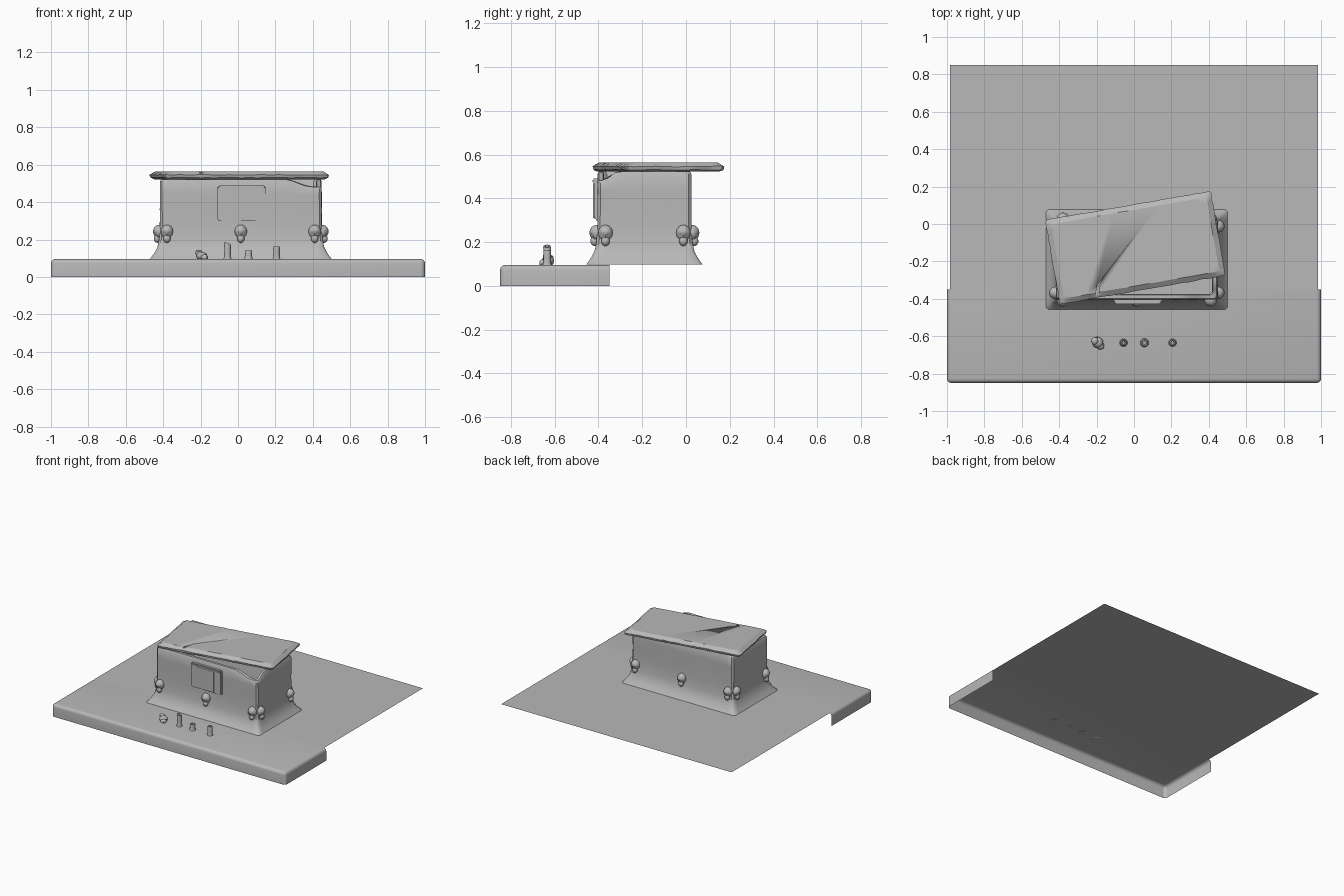
import bpy, bmesh, math, random
from mathutils import Matrix, Vector

random.seed(4)
if "Cube" in bpy.data.objects:
    bpy.data.objects.remove(bpy.data.objects["Cube"])

stone = bpy.data.materials.new("grey stone")
stone.use_nodes = True
GREY = (0.48, 0.48, 0.48, 1)
stone.diffuse_color = GREY
stone.node_tree.nodes["Principled BSDF"].inputs["Base Color"].default_value = GREY


def finish(bm, name, smooth=35):
    """Turn a bmesh into a named stone object."""
    mesh = bpy.data.meshes.new(name)
    bm.to_mesh(mesh)
    bm.free()
    obj = bpy.data.objects.new(name, mesh)
    bpy.context.collection.objects.link(obj)
    mesh.materials.append(stone)
    bpy.ops.object.select_all(action="DESELECT")
    obj.select_set(True)
    bpy.context.view_layer.objects.active = obj
    bpy.ops.object.shade_smooth_by_angle(angle=math.radians(smooth))
    return obj


def add_box(bm, lo, hi):
    size = [b - a for a, b in zip(lo, hi)]
    mid = [(a + b) / 2 for a, b in zip(lo, hi)]
    m = Matrix.Translation(mid) @ Matrix.Diagonal((*size, 1))
    return bmesh.ops.create_cube(bm, size=1, matrix=m)["verts"]


def rectangle(hx, hy, z, corner=0.012, nx=24, ny=14, wear=0.0):
    """Points round a rectangle with clipped corners, optionally worn."""
    pts = []
    for side in range(4):
        along, out, n = (hx, hy, nx) if side % 2 == 0 else (hy, hx, ny)
        for i in range(n):
            t = (along - corner) * (2 * i / (n - 1) - 1)
            p = Matrix.Rotation(side * math.pi / 2, 3, "Z") @ Vector((t, -out, z))
            pts.append(p + Vector([random.uniform(-wear, wear) for _ in range(3)]))
    return pts


def loft(bm, rings, cap_start=True, cap_end=True):
    loops = [[bm.verts.new(p) for p in ring] for ring in rings]
    for a, b in zip(loops, loops[1:]):
        for i in range(len(a)):
            j = (i + 1) % len(a)
            bm.faces.new((a[i], a[j], b[j], b[i]))
    if cap_start:
        bm.faces.new(loops[0][::-1])
    if cap_end:
        bm.faces.new(loops[-1])


# Front slab: rounded on its top and front, open below and behind
bm = bmesh.new()
add_box(bm, (-1, -0.85, 0), (1, -0.35, 0.096))
doomed = [f for f in bm.faces if f.normal.z < -0.9 or f.normal.y > 0.9]
bmesh.ops.delete(bm, geom=doomed, context="FACES")
edges = [e for e in bm.edges if len(e.link_faces) == 2]
bmesh.ops.bevel(bm, geom=edges, offset=0.024, segments=4, profile=0.5, affect="EDGES")
finish(bm, "front_slab", 50)

# Thin ground sheet behind it
bm = bmesh.new()
bm.faces.new([bm.verts.new(p) for p in
              ((-0.985, -0.35, 0.096), (0.985, -0.35, 0.096),
               (0.985, 0.85, 0.096), (-0.985, 0.85, 0.096))])
finish(bm, "ground_sheet")

# Hollow tomb with a flared foot and a broken front corner
CX, CY, HX, HY = 0.015, -0.19, 0.432, 0.214
flare = [(0.097, 0.053), (0.11, 0.043), (0.13, 0.029), (0.16, 0.014), (0.2, 0.005)]
rings = [rectangle(HX + f, HY + f, z) for z, f in flare]
rings += [rectangle(HX, HY, z, wear=0.0015) for z in (0.28, 0.36, 0.44)]
rings += [rectangle(HX + f, HY + f, z) for z, f in
          ((0.512, 0), (0.522, -0.006), (0.522, -0.025), (0.51, -0.03), (0.14, -0.03))]
for ring in rings:
    for p in ring:
        if p.z > 0.5:
            d = math.hypot((HX - p.x) / 0.2, (p.y + HY) / 0.09)
            s = max(0, min(1, (1 - d) / 0.7))
            p.z -= 0.04 * s * s * (3 - 2 * s)
bm = bmesh.new()
loft(bm, rings, cap_start=False)
bm.transform(Matrix.Translation((CX, CY, 0)))
finish(bm, "tomb_body", 40)

# Front panel: a raised tablet in three strips under a ledge
bm = bmesh.new()
FY = CY - HY
add_box(bm, (-0.11, FY - 0.014, 0.3), (0.15, FY + 0.01, 0.487))
add_box(bm, (-0.055, FY - 0.02, 0.305), (0.095, FY + 0.01, 0.475))
add_box(bm, (-0.105, FY - 0.024, 0.468), (0.145, FY + 0.01, 0.49))
bmesh.ops.bevel(bm, geom=bm.edges[:], offset=0.006, segments=2, affect="EDGES")
finish(bm, "front_panel")


# Skull ornaments round the foot
def skull(name, x, y, turn):
    bm = bmesh.new()
    verts = bmesh.ops.create_uvsphere(bm, u_segments=20, v_segments=14, radius=1)["verts"]
    for v in verts:
        for sx in (-1, 1):
            eye = Vector((0.42 * sx, -0.8, -0.4)).normalized()
            if v.co.normalized().angle(eye) < 0.3:
                v.co *= 0.84
        v.co = Vector((v.co.x * 0.033, v.co.y * 0.034, v.co.z * 0.036 + 0.243))
    jaw = bmesh.ops.create_uvsphere(bm, u_segments=14, v_segments=8, radius=1)["verts"]
    for v in jaw:
        v.co = Vector((v.co.x * 0.02, v.co.y * 0.02 - 0.01, v.co.z * 0.023 + 0.205))
    bm.transform(Matrix.Translation((x, y, 0)) @ Matrix.Rotation(turn, 4, "Z"))
    finish(bm, name, 60)


for i, dx in enumerate((-0.395, 0, 0.395)):
    skull(f"front_skull_{i + 1}", CX + dx, CY - HY - 0.003, 0)
    skull(f"back_skull_{i + 1}", CX + dx, CY + HY + 0.003, math.pi)
for i, dy in enumerate((-0.178, 0.178)):
    skull(f"left_skull_{i + 1}", CX + HX + 0.003, CY + dy, math.pi / 2)
    skull(f"right_skull_{i + 1}", CX - HX - 0.003, CY + dy, -math.pi / 2)

# Lid: a worn, bevelled slab pushed askew, with a crack in the front edge
bm = bmesh.new()
loft(bm, [rectangle(0.449 - inset, 0.229 - inset, z, 0.01, wear=w) for z, inset, w in
          ((0.522, 0.02, 0), (0.531, 0.004, 0.002), (0.546, 0, 0.002), (0.565, 0.028, 0.0015))])
for v in bm.verts:
    if v.co.z > 0.56:
        v.co.z = 0.565
lid = finish(bm, "lid", 30)
bm = bmesh.new()
loft(bm, [[Vector((-0.27, -0.26, z)), Vector((-0.245, -0.26, z)),
           Vector((-0.225, -0.165, z)), Vector((-0.19, -0.12, z)),
           Vector((-0.235, -0.16, z))] for z in (0.555, 0.6)])
cutter = finish(bm, "crack_cutter")
cutter.hide_render = True
cut = lid.modifiers.new("crack", "BOOLEAN")
cut.operation, cut.object, cut.solver = "DIFFERENCE", cutter, "EXACT"
bpy.ops.object.select_all(action="DESELECT")
lid.select_set(True)
bpy.context.view_layer.objects.active = lid
bpy.ops.object.modifier_apply(modifier="crack")
bpy.data.objects.remove(cutter)
lid.location = (0.007, -0.127, 0)
lid.rotation_euler.z = math.radians(9.9)


# Candle stubs in front of the tomb
def candle(name, x, radius, height, slant):
    bm = bmesh.new()
    profile = [(1.15, 0), (1.0, 0.12), (0.9, 0.5), (0.95, 0.9), (0.85, 1), (0.55, 1), (0.45, 0.88)]
    rings = []
    for r, h in profile:
        ring = []
        for i in range(14):
            a = i * math.tau / 14
            px, py = radius * r * math.cos(a), radius * r * math.sin(a)
            tilt = slant * px if h > 0.8 else 0
            ring.append(Vector((px, py, 0.094 + height * h + tilt)))
        rings.append(ring)
    loft(bm, rings)
    bm.transform(Matrix.Translation((x, -0.635, 0)))
    finish(bm, name, 40)


candle("tall_candle", -0.056, 0.019, 0.088, -0.4)
candle("short_candle", 0.056, 0.021, 0.047, 0)
candle("middle_candle", 0.206, 0.019, 0.069, 0)

# Melted lump beside the candles
bm = bmesh.new()
for r, offset, squash in ((0.03, (-0.195, -0.632, 0.112), 0.8), (0.022, (-0.18, -0.65, 0.105), 0.8),
                          (0.02, (-0.21, -0.625, 0.128), 0.8)):
    m = Matrix.Translation(offset) @ Matrix.Diagonal((1, 1, squash, 1))
    verts = bmesh.ops.create_icosphere(bm, subdivisions=2, radius=r, matrix=m)["verts"]
    for v in verts:
        v.co += Vector([random.uniform(-0.002, 0.002) for _ in range(3)])
        v.co.z = max(v.co.z, 0.094)
finish(bm, "melted_lump", 40)
